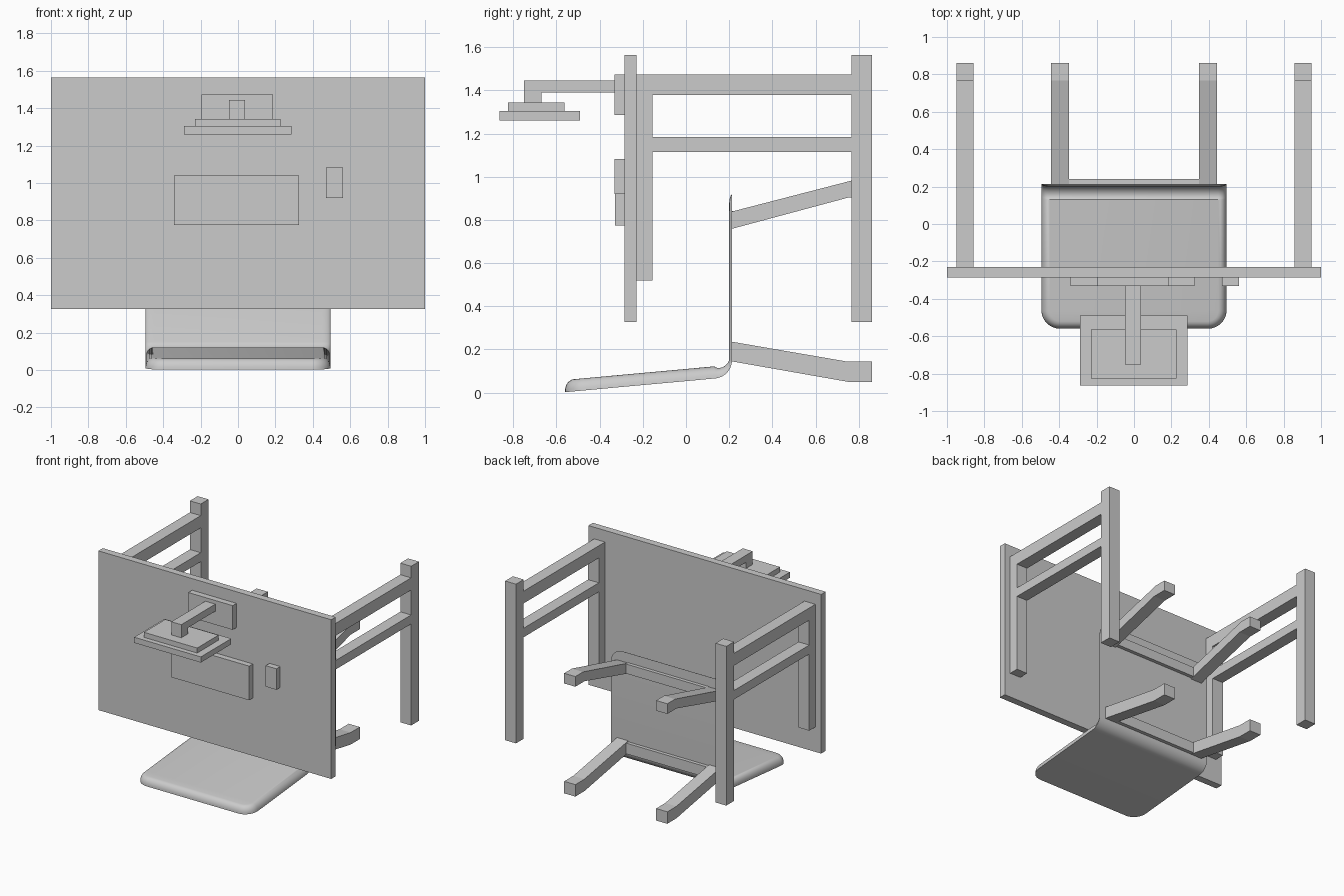
import bpy, bmesh, math
from mathutils import Vector

if "Cube" in bpy.data.objects:
    bpy.data.objects.remove(bpy.data.objects["Cube"])


def make_object(name, bm):
    bmesh.ops.recalc_face_normals(bm, faces=bm.faces)
    mesh = bpy.data.meshes.new(name)
    bm.to_mesh(mesh)
    bm.free()
    obj = bpy.data.objects.new(name, mesh)
    bpy.context.collection.objects.link(obj)
    return obj


def prism(name, profile, x0, x1):
    """Extrude a (y, z) profile from x0 to x1."""
    bm = bmesh.new()
    face = bm.faces.new([bm.verts.new((x0, y, z)) for y, z in profile])
    ext = bmesh.ops.extrude_face_region(bm, geom=[face])
    verts = [v for v in ext["geom"] if isinstance(v, bmesh.types.BMVert)]
    bmesh.ops.translate(bm, verts=verts, vec=(x1 - x0, 0, 0))
    return make_object(name, bm)


def box(name, x, y, z):
    return prism(name, [(y[0], z[0]), (y[1], z[0]), (y[1], z[1]), (y[0], z[1])], *x)


# Desk, tipped so its top faces the front
box("desk_top", (-1, 1), (-0.285, -0.23), (0.327, 1.563))
for side, s in (("left", -1), ("right", 1)):
    xs = sorted((s * 0.857, s * 0.95))
    box(f"desk_foot_{side}", xs, (0.767, 0.862), (0.327, 1.563))
    box(f"desk_top_rail_{side}", xs, (-0.23, -0.155), (0.52, 1.473))
    box(f"desk_leg_{side}", xs, (-0.155, 0.767), (1.378, 1.473))
    box(f"desk_brace_{side}", xs, (-0.155, 0.767), (1.115, 1.185))

# Items on the desk top
box("keyboard", (-0.343, 0.327), (-0.33, -0.285), (0.775, 1.04))
box("mouse", (0.47, 0.562), (-0.332, -0.285), (0.92, 1.083))
box("monitor_base", (-0.195, 0.187), (-0.332, -0.285), (1.285, 1.473))
prism("monitor_arm", [(-0.332, 1.39), (-0.332, 1.445), (-0.75, 1.445), (-0.75, 1.343),
                      (-0.67, 1.343), (-0.67, 1.39)], -0.048, 0.038)
box("monitor_back", (-0.23, 0.227), (-0.825, -0.563), (1.304, 1.343))
box("monitor_screen", (-0.288, 0.285), (-0.863, -0.49), (1.26, 1.304))

# Chair legs and cross bars
upper_leg = [(0.21, 0.758), (0.75, 0.903), (0.862, 0.903), (0.862, 0.982), (0.767, 0.982), (0.21, 0.838)]
lower_leg = [(0.21, 0.145), (0.75, 0.05), (0.862, 0.05), (0.862, 0.143), (0.75, 0.143), (0.21, 0.236)]
for side, s in (("left", -1), ("right", 1)):
    xs = sorted((s * 0.347, s * 0.443))
    prism(f"chair_front_leg_{side}", upper_leg, *xs)
    prism(f"chair_rear_leg_{side}", lower_leg, *xs)
box("chair_front_bar", (-0.347, 0.347), (0.208, 0.24), (0.768, 0.842))
box("chair_rear_bar", (-0.347, 0.347), (0.208, 0.24), (0.145, 0.228))


# Chair shell: rounded-edge panel wrapped along an L-shaped path
ANGLE = math.atan2(0.064, 0.70)
RADIUS = 0.085
TURN = math.pi / 2 - ANGLE
CENTRE_Y = 0.213 - RADIUS
START = Vector((-0.56, 0.002))
ALONG = Vector((math.cos(ANGLE), math.sin(ANGLE)))
UP = Vector((-ALONG.y, ALONG.x))
L1 = (CENTRE_Y + RADIUS * math.sin(ANGLE) - START.x) / ALONG.x
BEND = START + ALONG * L1
CENTRE = BEND + UP * RADIUS
L2 = L1 + RADIUS * TURN
L3 = L2 + 0.917 - CENTRE.y


def wrap(x, s, h):
    """Map panel coordinates (x, path length, height) into space."""
    t = min(max((s - L1) / (L2 - L1), 0), 1)
    a = ANGLE + t * TURN
    normal = Vector((-math.sin(a), math.cos(a)))
    if s < L1:
        p = START + ALONG * s
    elif s < L2:
        p = CENTRE - normal * RADIUS
    else:
        p = Vector((CENTRE.x + RADIUS, CENTRE.y + s - L2))
    p = p + normal * h * (0.056 * (1 - t) + 0.013 * t)
    return (x, p.x, p.y)


HALF, CORNER, EDGE, STEPS = 0.495, 0.1, 0.045, 8
bm = bmesh.new()
rings = []
for k in range(7):
    a = k / 6 * math.pi / 2
    inset, height = EDGE * (1 - math.cos(a)), math.sin(a)
    r = CORNER - inset
    arc = [(i / STEPS) * math.pi / 2 for i in range(STEPS + 1)]
    half = [(HALF - CORNER + r * math.sin(b), CORNER - r * math.cos(b)) for b in arc]
    half += [(HALF - inset, L1 + (L2 - L1) * i / 10) for i in range(11)]
    half += [(HALF - CORNER + r * math.cos(b), L3 - CORNER + r * math.sin(b)) for b in arc]
    rings.append([[bm.verts.new(wrap(m * x, s, height)) for x, s in half] for m in (1, -1)])
n = len(rings[0][0])
for low, high in zip(rings, rings[1:]):
    loop_a = low[0] + low[1][::-1]
    loop_b = high[0] + high[1][::-1]
    for i in range(2 * n):
        j = (i + 1) % (2 * n)
        bm.faces.new((loop_a[i], loop_a[j], loop_b[j], loop_b[i]))
for right, left in (rings[0], rings[-1]):
    for i in range(n - 1):
        bm.faces.new((right[i], right[i + 1], left[i + 1], left[i]))
shell = make_object("chair_shell", bm)
bpy.context.view_layer.objects.active = shell
shell.select_set(True)
bpy.ops.object.shade_smooth_by_angle(angle=math.radians(35))
